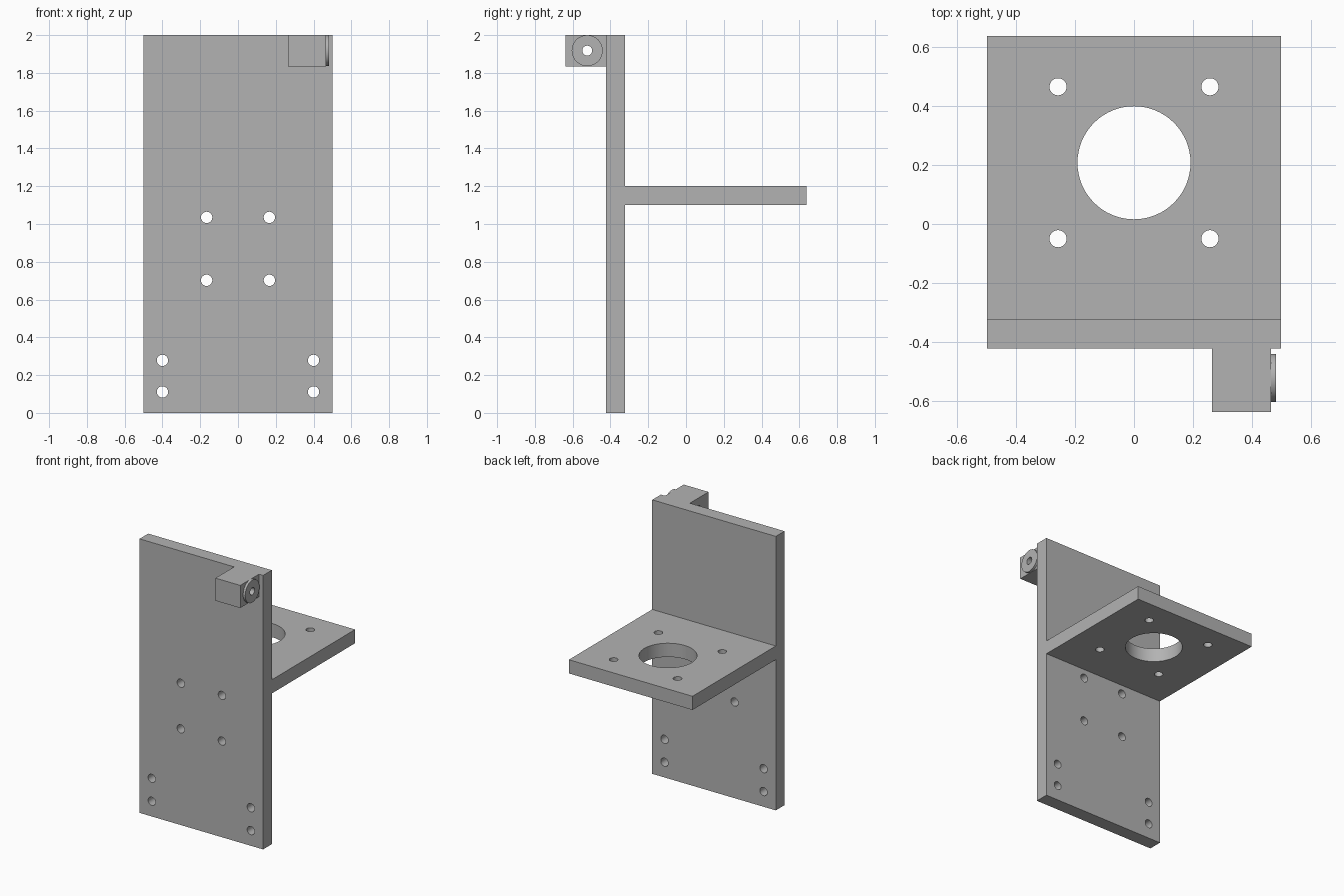
import bpy
from math import pi
from mathutils import Vector

if "Cube" in bpy.data.objects:
    bpy.data.objects.remove(bpy.data.objects["Cube"], do_unlink=True)

grey = bpy.data.materials.new("plain grey")
grey.use_nodes = True
colour = (0.45, 0.45, 0.45, 1)
grey.diffuse_color = colour
grey.node_tree.nodes["Principled BSDF"].inputs["Base Color"].default_value = colour

ROTATION = {"x": (0, pi / 2, 0), "y": (pi / 2, 0, 0), "z": (0, 0, 0)}


def box(name, low, high):
    low, high = Vector(low), Vector(high)
    bpy.ops.mesh.primitive_cube_add(size=1, location=(low + high) / 2)
    ob = bpy.context.object
    ob.name = name
    ob.scale = high - low
    bpy.ops.object.transform_apply(location=False, rotation=False, scale=True)
    ob.data.materials.append(grey)
    return ob


def cylinder(name, centre, radius, depth, axis):
    bpy.ops.mesh.primitive_cylinder_add(vertices=64, radius=radius, depth=depth,
                                        location=centre, rotation=ROTATION[axis])
    ob = bpy.context.object
    ob.name = name
    ob.data.materials.append(grey)
    return ob


def drill(part, centres, radius, axis, depth=0.4):
    for centre in centres:
        cutter = cylinder(part.name + "_cutter", centre, radius, depth, axis)
        cutter.hide_render = True
        mod = part.modifiers.new("hole", "BOOLEAN")
        mod.operation, mod.solver, mod.object = "DIFFERENCE", "EXACT", cutter
        bpy.ops.object.select_all(action="DESELECT")
        bpy.context.view_layer.objects.active = part
        part.select_set(True)
        bpy.ops.object.modifier_apply(modifier=mod.name)
        bpy.data.objects.remove(cutter, do_unlink=True)
    bpy.ops.object.shade_smooth_by_angle(angle=pi / 6)


W = 0.499                    # half width
FRONT, BACK = -0.423, -0.323  # faces of the upright plate

# Upright plate with its mounting holes
plate = box("back_plate", (-W, FRONT, 0), (W, BACK, 2))
holes = [(s * x, BACK, z) for s in (-1, 1)
         for x, z in ((0.166, 1.035), (0.166, 0.702), (0.4, 0.278), (0.4, 0.111))]
drill(plate, holes, 0.03, "y")

# Horizontal shelf with a large bore and four bolt holes
shelf = box("shelf", (-W, BACK, 1.1), (W, 0.638, 1.2))
drill(shelf, [(0, 0.208, 1.15)], 0.192, "z")
drill(shelf, [(sx * 0.258, 0.208 + sy * 0.258, 1.15)
              for sx in (-1, 1) for sy in (-1, 1)], 0.029, "z")

# Corner block and its round boss, with one hole through both
axis_y, axis_z = -0.523, 1.918
block = box("corner_block", (0.265, -0.638, 1.835), (0.465, FRONT, 2))
drill(block, [(0.4, axis_y, axis_z)], 0.026, "x", 0.6)
boss = cylinder("round_boss", (0.473, axis_y, axis_z), 0.082, 0.018, "x")
drill(boss, [(0.4, axis_y, axis_z)], 0.026, "x", 0.6)
